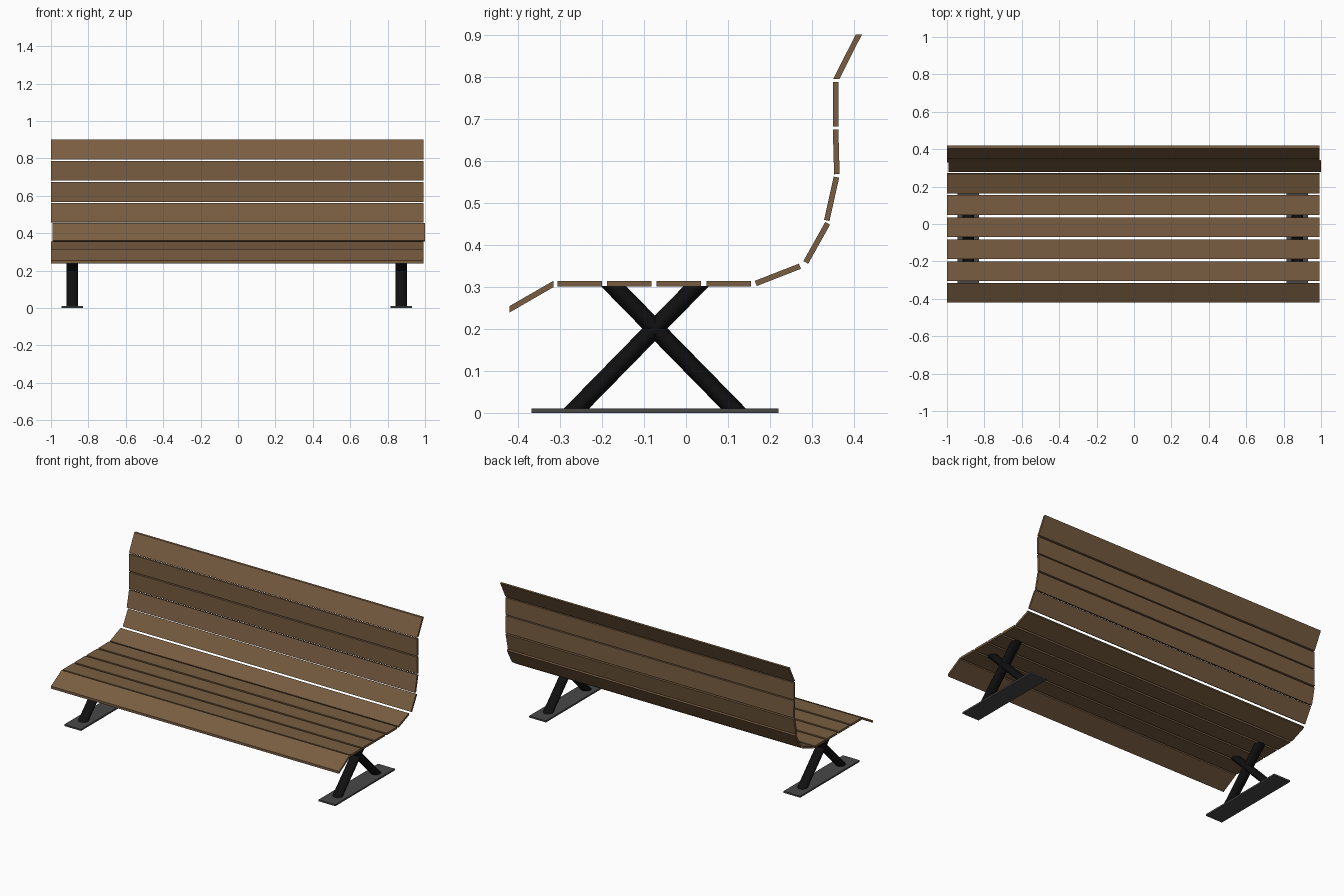
import bpy, bmesh, math
from mathutils import Vector

if "Cube" in bpy.data.objects:
    bpy.data.objects.remove(bpy.data.objects["Cube"])


def material(name, rgb):
    m = bpy.data.materials.new(name)
    m.diffuse_color = (*rgb, 1)
    m.use_nodes = True
    m.node_tree.nodes["Principled BSDF"].inputs["Base Color"].default_value = m.diffuse_color
    return m


WOOD = material("brown wood", (0.19, 0.11, 0.053))
BLACK = material("black metal", (0.005, 0.005, 0.005))
GREY = material("dark grey steel", (0.065, 0.065, 0.067))


def finish(bm, name, mat):
    bmesh.ops.recalc_face_normals(bm, faces=bm.faces)
    me = bpy.data.meshes.new(name)
    bm.to_mesh(me)
    bm.free()
    me.materials.append(mat)
    ob = bpy.data.objects.new(name, me)
    bpy.context.collection.objects.link(ob)
    return ob


def prism(name, rings, mat):
    """Join two matching end rings into a closed solid."""
    bm = bmesh.new()
    a, b = [[bm.verts.new(p) for p in r] for r in rings]
    n = len(a)
    bm.faces.new(a)
    bm.faces.new(b[::-1])
    for i in range(n):
        j = (i + 1) % n
        f = bm.faces.new((a[i], a[j], b[j], b[i]))
        f.smooth = n > 4
    return finish(bm, name, mat)


# Slats: centre line (y0, z0, y1, z1) and end-cut half offset (dy, dz)
T = 0.0066
slats = [
    ("seat_front_slat", -0.42, 0.2465, -0.315, 0.307, "v"),
    ("seat_slat_1", -0.306, 0.3075, -0.2, 0.3075, "v"),
    ("seat_slat_2", -0.188, 0.3075, -0.082, 0.3075, "v"),
    ("seat_slat_3", -0.07, 0.3075, 0.036, 0.3075, "v"),
    ("seat_slat_4", 0.049, 0.3075, 0.155, 0.3075, "v"),
    ("seat_rear_slat", 0.166, 0.308, 0.271, 0.349, "p"),
    ("back_slat_1", 0.285, 0.358, 0.337, 0.451, "p"),
    ("back_slat_2", 0.335, 0.458, 0.358, 0.561, "p"),
    ("back_slat_3", 0.359, 0.568, 0.356, 0.674, "p"),
    ("back_slat_4", 0.356, 0.681, 0.356, 0.787, "p"),
    ("back_top_slat", 0.358, 0.795, 0.411, 0.90, "h"),
]
for name, y0, z0, y1, z1, cut in slats:
    d = Vector((y1 - y0, z1 - z0)).normalized()
    if cut == "v":
        o = Vector((0, T / d.x))
    elif cut == "h":
        o = Vector((-T / d.y, 0))
    else:
        o = Vector((-d.y, d.x)) * T
    prof = [(y0 - o.x, z0 - o.y), (y1 - o.x, z1 - o.y),
            (y1 + o.x, z1 + o.y), (y0 + o.x, z0 + o.y)]
    shift = 0.007 if name == "back_slat_1" else 0
    prism(name, [[(x + shift, y, z) for y, z in prof] for x in (-1.0, 0.993)], WOOD)


# Slanted round leg with horizontal ends
def leg(name, x, y0, y1, r=0.03, n=24):
    rings = []
    for y, z in ((y0, 0.008), (y1, 0.302)):
        rings.append([(x + r * math.cos(2 * math.pi * i / n),
                       y + r * math.sin(2 * math.pi * i / n), z) for i in range(n)])
    prism(name, rings, BLACK)


# Crossed legs on a foot plate at each end
for side, x in (("left", -0.886), ("right", 0.873)):
    leg(side + "_leg_rising_back", x, -0.263, 0.025)
    leg(side + "_leg_rising_front", x, 0.115, -0.173)
    w = 0.058
    foot = [(x - w, -0.368), (x + w, -0.368), (x + w, 0.22), (x - w, 0.22)]
    prism(side + "_foot_plate", [[(a, b, z) for a, b in foot] for z in (0, 0.01)], GREY)
